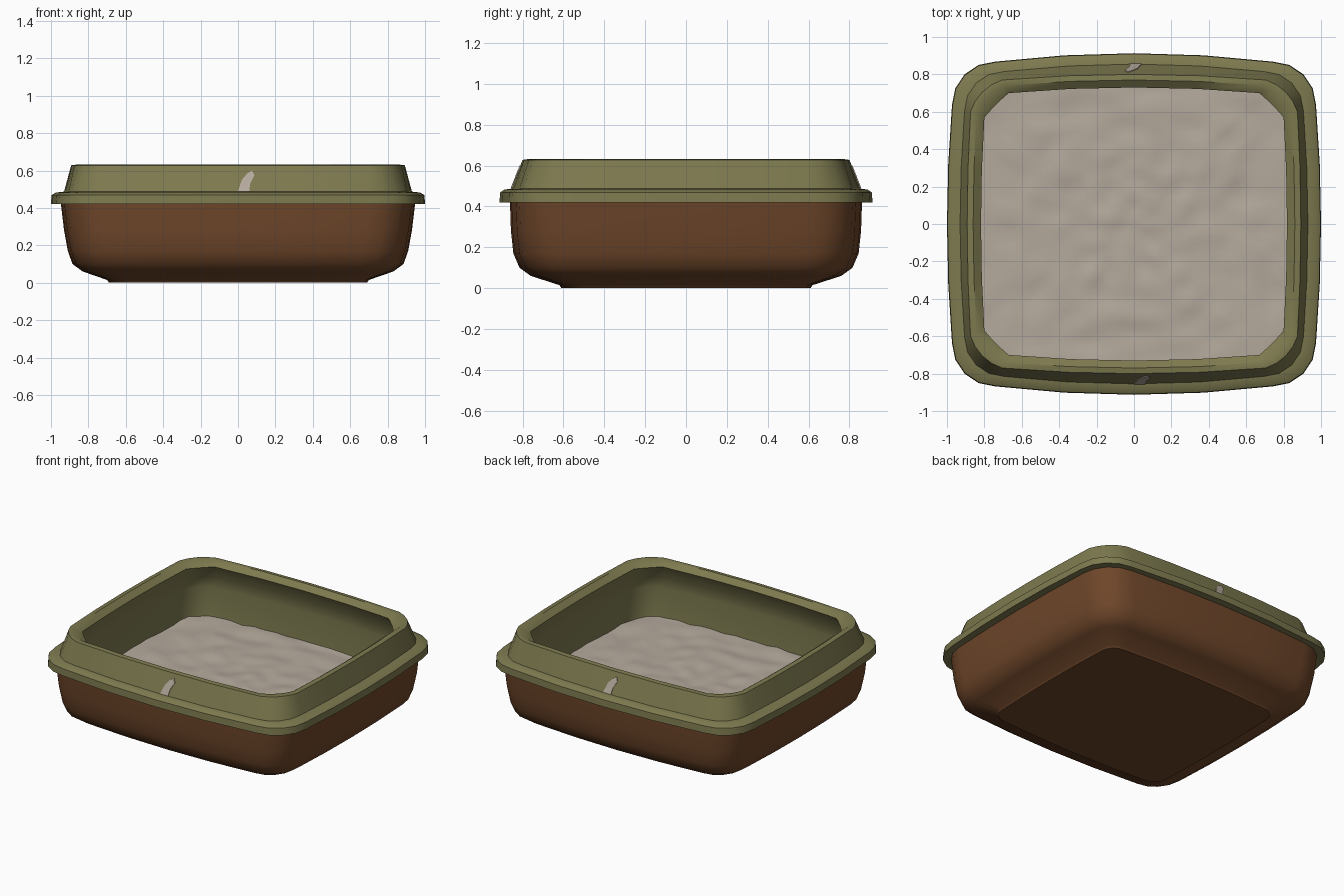
import bpy, bmesh, math
from mathutils import Vector, noise

if "Cube" in bpy.data.objects:
    bpy.data.objects.remove(bpy.data.objects["Cube"])


def material(name, rgb):
    m = bpy.data.materials.new(name)
    m.diffuse_color = (*rgb, 1)
    m.use_nodes = True
    m.node_tree.nodes["Principled BSDF"].inputs["Base Color"].default_value = m.diffuse_color
    return m


OLIVE = material("olive plastic", (0.205, 0.193, 0.078))
BROWN = material("brown plastic", (0.158, 0.062, 0.023))
SAND = material("grey sand", (0.46, 0.40, 0.335))


def ring(hx, hy, z, r=0.22, bulge=0.04, k=1.0, side=4, arc=4):
    """Rounded rectangle with bowed sides; k=1 round corner, k=0 chamfer."""
    bx, by = bulge * 0.6, bulge
    X, Y = hx - bx, hy - by
    pts = []
    for q, (sx, sy) in enumerate(((1, 1), (-1, 1), (-1, -1), (1, -1))):
        for i in range(arc + 1):
            t = i / arc
            if q % 2:
                t = 1 - t
            a = t * math.pi / 2
            u = k * math.cos(a) + (1 - k) * (1 - t)
            v = k * math.sin(a) + (1 - k) * t
            pts.append(Vector((sx * (X - r + r * u), sy * (Y - r + r * v), z)))
        for i in range(1, side):          # bowed side after this corner
            s = 1 - 2 * i / side
            w = 1 - s * s
            if q % 2 == 0:
                pts.append(Vector((s * sx * (X - r), sy * (Y + by * w), z)))
            else:
                pts.append(Vector((sx * (X + bx * w), s * sy * (Y - r), z)))
    return pts


def finish(name, bm, mat, angle=40):
    me = bpy.data.meshes.new(name)
    bm.to_mesh(me)
    bm.free()
    ob = bpy.data.objects.new(name, me)
    bpy.context.collection.objects.link(ob)
    me.materials.append(mat)
    bpy.ops.object.select_all(action='DESELECT')
    ob.select_set(True)
    bpy.context.view_layer.objects.active = ob
    bpy.ops.object.shade_smooth_by_angle(angle=math.radians(angle))
    return ob


def loft(name, rings, mat, cap_first=False, cap_last=False, angle=40):
    bm = bmesh.new()
    loops = [[bm.verts.new(p) for p in r] for r in rings]
    n = len(loops[0])
    for a, b in zip(loops, loops[1:]):
        for i in range(n):
            j = (i + 1) % n
            bm.faces.new((a[i], a[j], b[j], b[i]))
    if cap_first:
        bm.faces.new(loops[0][::-1])
    if cap_last:
        bm.faces.new(loops[-1])
    return finish(name, bm, mat, angle)


# Brown pan: flat base, sloping underside, nearly upright walls
loft("pan", [ring(hx, hy, z, r, b) for hx, hy, z, r, b in (
    (0.69, 0.61, 0.0, 0.10, 0.02),
    (0.70, 0.62, 0.015, 0.10, 0.02),
    (0.83, 0.76, 0.06, 0.17, 0.03),
    (0.885, 0.815, 0.10, 0.20, 0.03),
    (0.91, 0.845, 0.17, 0.22, 0.03),
    (0.93, 0.857, 0.28, 0.22, 0.03),
    (0.948, 0.862, 0.43, 0.22, 0.03))], BROWN, cap_first=True)

# Olive rim: flange, sloping collar, lip and the inner wall below it
loft("rim", [ring(hx, hy, z, r, b, k) for hx, hy, z, r, b, k in (
    (0.93, 0.85, 0.42, 0.22, 0.03, 1),
    (1.0, 0.913, 0.42, 0.23, 0.045, 1),
    (0.997, 0.91, 0.468, 0.23, 0.045, 1),
    (0.975, 0.89, 0.482, 0.23, 0.045, 1),
    (0.93, 0.855, 0.487, 0.21, 0.04, 1),
    (0.892, 0.80, 0.628, 0.17, 0.03, 0.6),
    (0.86, 0.77, 0.632, 0.15, 0.03, 0.5),
    (0.818, 0.73, 0.60, 0.13, 0.03, 0.1),
    (0.865, 0.785, 0.50, 0.17, 0.03, 0.8),
    (0.88, 0.795, 0.42, 0.18, 0.03, 1),
    (0.86, 0.775, 0.19, 0.18, 0.03, 1))], OLIVE)

# Litter bed: shrinking rings with an uneven surface
bed = []
for i in range(25):
    s = 1 - i / 25
    layer = ring(0.865, 0.78, 0, 0.18, 0.03, side=16)
    for p in layer:
        p.x *= s
        p.y *= s
        p.z = 0.225 + 0.012 * noise.noise(p * 9) + 0.008 * noise.noise(p * 4 + Vector((3, 1, 0)))
    bed.append(layer)
loft("litter", bed, SAND, cap_last=True, angle=60)

# Thin pale marks lying on the sloping front and back of the collar
OUTLINE = ((0.0, 0.49), (0.06, 0.49), (0.065, 0.53), (0.088, 0.575),
           (0.075, 0.60), (0.05, 0.585), (0.02, 0.55))
for name, turn, shift in (("front_mark", 1, 0.0), ("back_mark", -1, 0.04)):
    bm = bmesh.new()
    layers = []
    for off in (-0.004, 0.004):
        layers.append([bm.verts.new((turn * x + shift,
                                     -turn * (0.855 - (z - 0.487) * 0.39 + off), z))
                       for x, z in OUTLINE])
    inner, outer = layers
    bm.faces.new(outer)
    bm.faces.new(inner[::-1])
    for i in range(len(OUTLINE)):
        j = (i + 1) % len(OUTLINE)
        bm.faces.new((inner[i], inner[j], outer[j], outer[i]))
    bmesh.ops.recalc_face_normals(bm, faces=bm.faces)
    finish(name, bm, SAND, 20)
